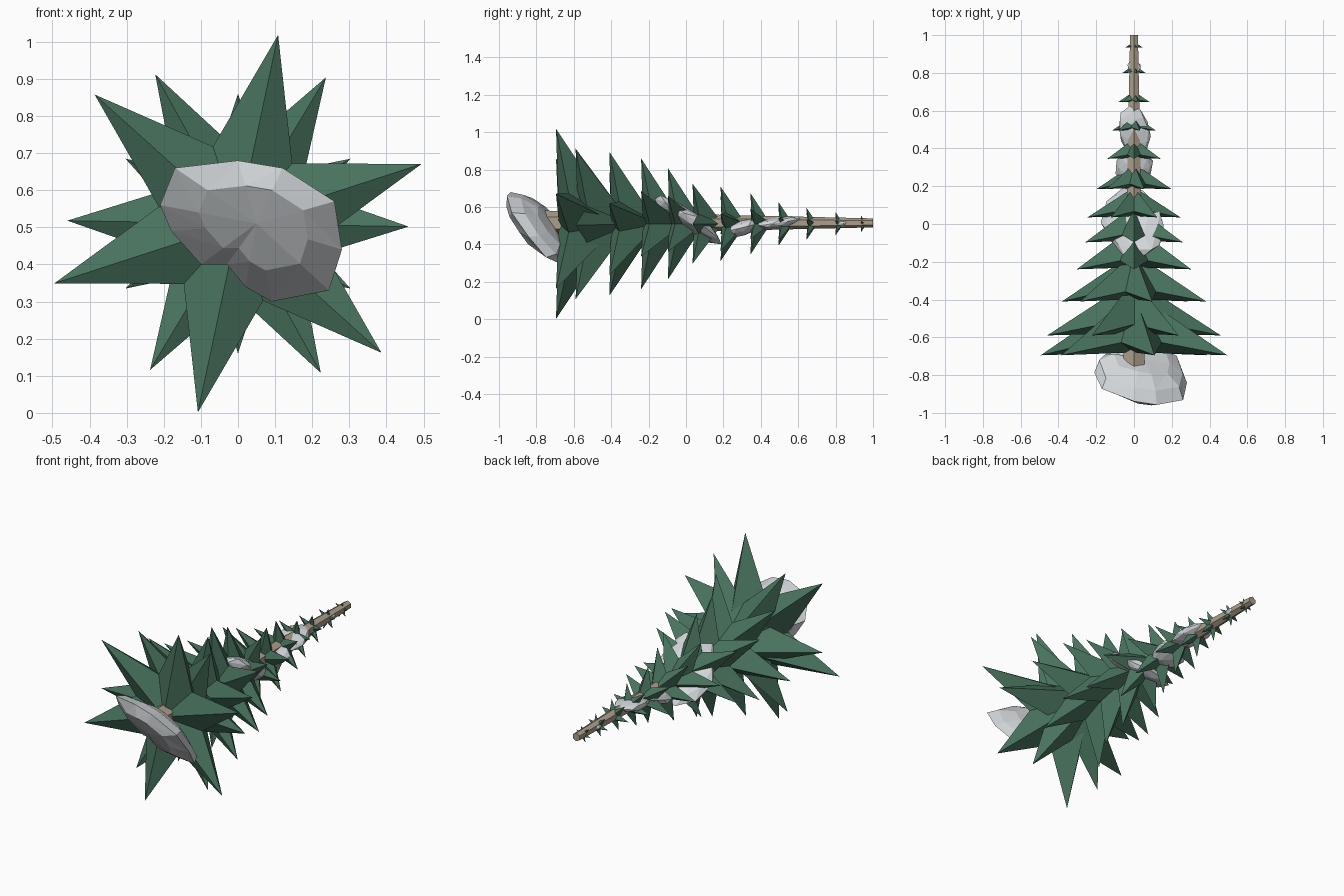
import bpy, bmesh, random
from math import cos, sin, radians
from mathutils import Matrix

random.seed(4)
cube = bpy.data.objects.get("Cube")
if cube:
    bpy.data.objects.remove(cube, do_unlink=True)

AXIS_Z = 0.51


def material(name, rgb):
    m = bpy.data.materials.new(name)
    m.use_nodes = True
    m.diffuse_color = (*rgb, 1)
    m.node_tree.nodes["Principled BSDF"].inputs["Base Color"].default_value = (*rgb, 1)
    return m


needle_green = material("needle_green", (0.065, 0.17, 0.11))
bark_brown = material("bark_brown", (0.42, 0.35, 0.265))
stone_grey = material("stone_grey", (0.66, 0.69, 0.71))


def finish(bm, name, mat):
    bmesh.ops.recalc_face_normals(bm, faces=bm.faces[:])
    me = bpy.data.meshes.new(name)
    bm.to_mesh(me)
    bm.free()
    me.materials.append(mat)
    ob = bpy.data.objects.new(name, me)
    bpy.context.collection.objects.link(ob)


def fan(bm, ring, tip):
    for i, v in enumerate(ring):
        bm.faces.new((v, ring[(i + 1) % len(ring)], tip))


# Trunk lying along y, tapering to the back
bm = bmesh.new()
bmesh.ops.create_cone(bm, cap_ends=True, segments=6, radius1=0.066, radius2=0.024, depth=1.78)
bmesh.ops.transform(bm, verts=bm.verts, matrix=Matrix.Translation((0, 0.11, AXIS_Z + 0.005))
                    @ Matrix.Rotation(radians(-90), 4, "X"))
finish(bm, "trunk", bark_brown)


# Star shaped branch tiers: rim position, radius, angle of first point
def branch_tier(name, y, r, phase):
    bm = bmesh.new()
    ring = []
    for i in range(12):
        a = radians(phase + 30 * i)
        rad, lift = (r, 0) if i % 2 == 0 else (0.42 * r, 0.13 * r)
        ring.append(bm.verts.new((rad * cos(a), y + lift, AXIS_Z + rad * sin(a))))
    fan(bm, ring, bm.verts.new((0, y + 0.65 * r, AXIS_Z)))
    fan(bm, ring, bm.verts.new((0, y + 0.03 * r, AXIS_Z)))
    finish(bm, name, needle_green)


tiers = [(-0.695, 0.52, 78), (-0.59, 0.46, 59), (-0.41, 0.397, 76), (-0.24, 0.35, 90),
         (-0.097, 0.298, 90), (0.035, 0.247, 60), (0.185, 0.206, 75), (0.345, 0.164, 90),
         (0.495, 0.12, 75), (0.645, 0.088, 75), (0.8, 0.064, 75), (0.935, 0.047, 75)]
for n, t in enumerate(tiers):
    branch_tier(f"branch_tier_{n + 1}", *t)


# Large tilted slab at the foot, built as rings from its outline (x, z)
outline = [(-0.21, 0.56), (-0.17, 0.66), (0, 0.68), (0.12, 0.66), (0.26, 0.57), (0.28, 0.44),
           (0.245, 0.33), (0.09, 0.30), (0.02, 0.34), (-0.03, 0.40), (-0.1, 0.40), (-0.18, 0.49)]
bm = bmesh.new()
cx, cz = 0.05, 0.51


def slab_point(x, z, thick):
    y = -0.835 - 0.75 * (z - cz) - 0.3 * (x - cx) + thick
    return bm.verts.new((x, max(y, -0.995), z))


def slab_ring(scale, thick):
    return [slab_point(cx + (x - cx) * scale, cz + (z - cz) * scale,
                       thick * random.uniform(0.85, 1.15)) for x, z in outline]


rings = [slab_ring(0.6, -0.05), slab_ring(1, 0.01), slab_ring(0.9, 0.07), slab_ring(0.6, 0.11)]
for a, b in zip(rings, rings[1:]):
    for i in range(len(a)):
        j = (i + 1) % len(a)
        bm.faces.new((a[i], a[j], b[j]))
        bm.faces.new((a[i], b[j], b[i]))
fan(bm, rings[0], slab_point(cx, cz, -0.06))
fan(bm, rings[-1], slab_point(cx, cz, 0.12))
finish(bm, "base_slab", stone_grey)


# Flat faceted stones between the branches
def stone(name, centre, size, tilt, yaw):
    bm = bmesh.new()
    bmesh.ops.create_icosphere(bm, subdivisions=2, radius=1)
    for v in bm.verts:
        v.co *= random.uniform(0.9, 1.06)
    m = (Matrix.Translation(centre) @ Matrix.Rotation(radians(yaw), 4, "Z")
         @ Matrix.Rotation(radians(tilt), 4, "X") @ Matrix.Diagonal((*size, 1)))
    bmesh.ops.transform(bm, verts=bm.verts, matrix=m)
    finish(bm, name, stone_grey)


stone("middle_stone", (0, 0.0, 0.53), (0.165, 0.225, 0.052), -33, 18)
stone("upper_stone", (0, 0.3, 0.49), (0.1, 0.11, 0.045), 14, 0)
stone("slim_stone", (0, 0.49, 0.517), (0.085, 0.13, 0.03), 9, 10)
stone("tip_stone", (0, 0.83, 0.513), (0.036, 0.042, 0.02), 0, 0)
